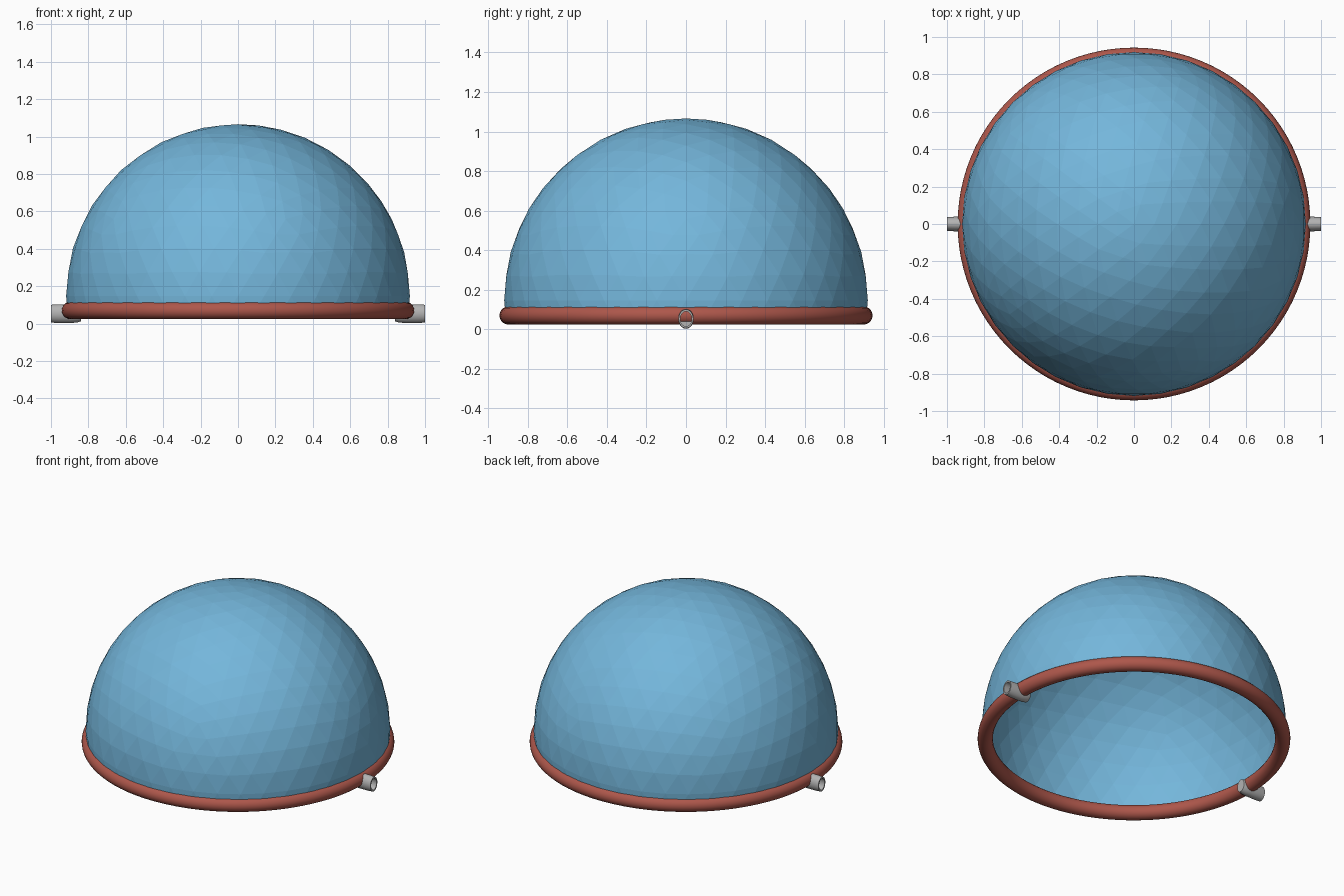
import bpy, bmesh, math
from mathutils import Vector

if "Cube" in bpy.data.objects:
    bpy.data.objects.remove(bpy.data.objects["Cube"])


def material(name, rgb):
    m = bpy.data.materials.new(name)
    m.diffuse_color = (*rgb, 1)
    m.use_nodes = True
    m.node_tree.nodes["Principled BSDF"].inputs["Base Color"].default_value = m.diffuse_color
    return m


BLUE = material("sky blue", (0.175, 0.47, 0.71))
RED = material("brick red", (0.42, 0.095, 0.07))
GREY = material("light grey", (0.45, 0.45, 0.45))


def make_object(name, bm, mat):
    mesh = bpy.data.meshes.new(name)
    bm.to_mesh(mesh)
    bm.free()
    mesh.materials.append(mat)
    ob = bpy.data.objects.new(name, mesh)
    bpy.context.collection.objects.link(ob)
    return ob


def smooth(ob, angle=40):
    bpy.ops.object.select_all(action='DESELECT')
    ob.select_set(True)
    bpy.context.view_layer.objects.active = ob
    bpy.ops.object.shade_smooth_by_angle(angle=math.radians(angle))


# Faceted dome: icosphere cut open inside the rim
bm = bmesh.new()
bmesh.ops.create_icosphere(bm, subdivisions=4, radius=0.919)
bmesh.ops.translate(bm, verts=bm.verts, vec=(0, 0, 0.147))
bmesh.ops.bisect_plane(bm, geom=bm.verts[:] + bm.edges[:] + bm.faces[:],
                       plane_co=(0, 0, 0.07), plane_no=(0, 0, 1), clear_inner=True)
make_object("dome", bm, BLUE)

# Round rim
bpy.ops.mesh.primitive_torus_add(major_radius=0.897, minor_radius=0.046,
                                 major_segments=96, minor_segments=20,
                                 location=(0, 0, 0.07))
rim = bpy.context.object
rim.name = "rim"
rim.data.materials.append(RED)
smooth(rim)


# Hollow side tubes: (x, scale) profile swept around an oval
def side_tube(name, side):
    profile = [(0.84, 0.0), (0.84, 0.82), (0.86, 0.95), (0.90, 1.0), (0.96, 1.0),
               (1.0, 0.95), (1.0, 0.74), (0.93, 0.74), (0.93, 0.0)]
    n = 24
    bm = bmesh.new()
    rings = []
    for x, s in profile:
        rings.append([bm.verts.new((side * x,
                                    0.039 * s * math.cos(2 * math.pi * i / n),
                                    0.053 + 0.05 * s * math.sin(2 * math.pi * i / n)))
                      for i in range(n)])
    for a, b in zip(rings, rings[1:]):
        for i in range(n):
            j = (i + 1) % n
            bm.faces.new((a[i], a[j], b[j], b[i]))
    bmesh.ops.remove_doubles(bm, verts=bm.verts, dist=1e-5)
    bmesh.ops.recalc_face_normals(bm, faces=bm.faces)
    smooth(make_object(name, bm, GREY))


side_tube("left_tube", -1)
side_tube("right_tube", 1)
